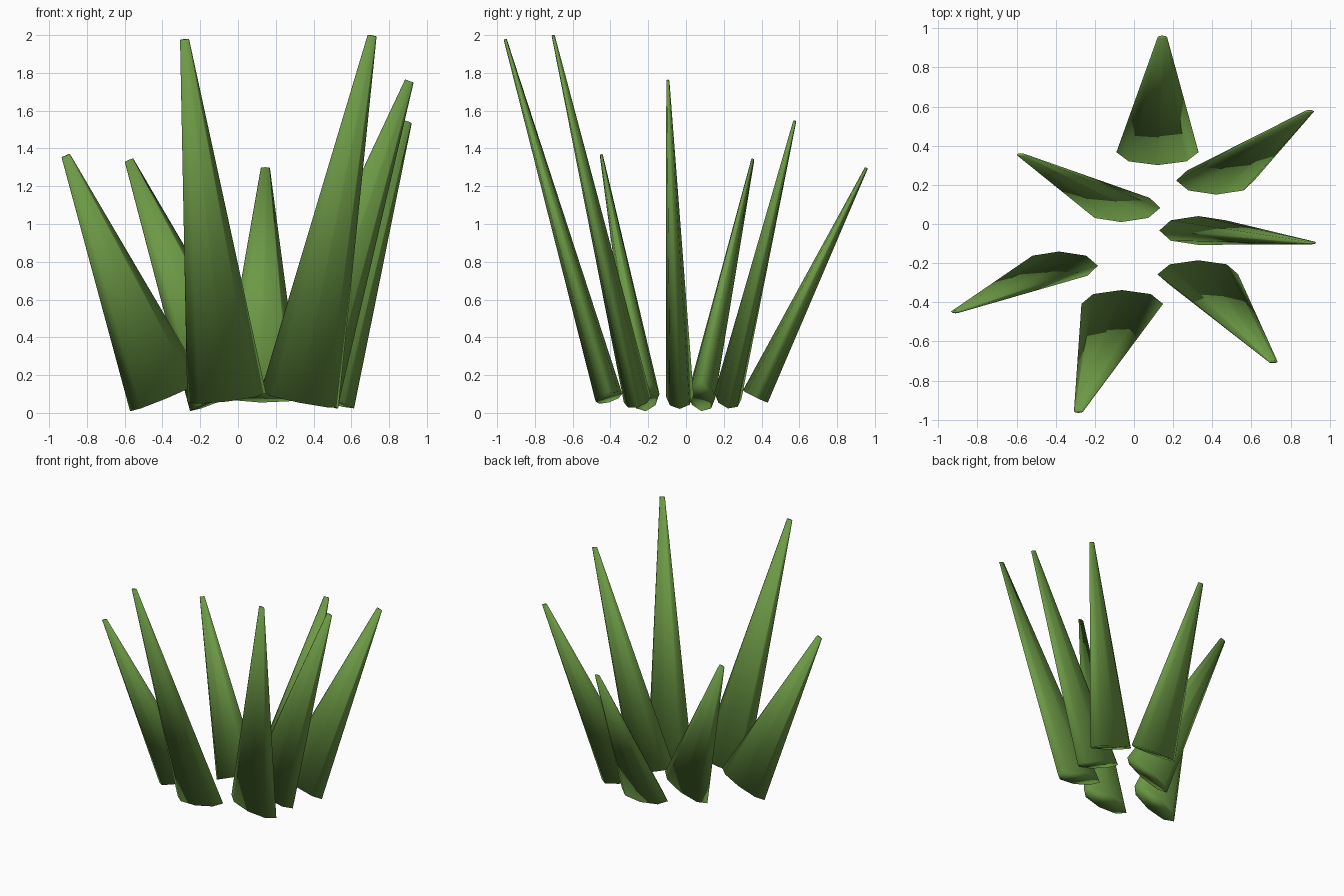
import bpy, math
from mathutils import Vector, Matrix

if "Cube" in bpy.data.objects:
    bpy.data.objects.remove(bpy.data.objects["Cube"])

green = bpy.data.materials.new("leaf green")
green.diffuse_color = (0.15, 0.32, 0.06, 1)
green.use_nodes = True
green.node_tree.nodes["Principled BSDF"].inputs["Base Color"].default_value = green.diffuse_color

BASE_R, TIP_R, FLAT = 0.21, 0.024, 0.35

# base centre and tip centre of each grass blade
blades = {
    "back":        ((0.12, 0.367, 0.087), (0.145, 0.955, 1.297)),
    "back_right":  ((0.415, 0.222, 0.09), (0.897, 0.575, 1.542)),
    "right":       ((0.328, -0.033, 0.09), (0.907, -0.096, 1.757)),
    "front_right": ((0.326, -0.257, 0.07), (0.71, -0.703, 1.997)),
    "front":       ((-0.06, -0.408, 0.08), (-0.283, -0.957, 1.977)),
    "left":        ((-0.378, -0.213, 0.09), (-0.912, -0.448, 1.362)),
    "back_left":   ((-0.06, 0.082, 0.09), (-0.577, 0.353, 1.338)),
}


def blade(name, base, tip):
    """Flattened eight-sided spike, its wide axis kept in the x-z plane."""
    base, tip = Vector(base), Vector(tip)
    axis = tip - base
    length = axis.length
    d = axis.normalized()
    wide = Vector((d.z, 0, -d.x)).normalized()
    thick = d.cross(wide)
    verts, n = [], 8
    for centre, r in ((base, BASE_R), (base + d * length, TIP_R)):
        for i in range(n):
            a = 2 * math.pi * i / n
            verts.append(centre + wide * r * math.cos(a) + thick * r * FLAT * math.sin(a))
    faces = [(i, (i + 1) % n, n + (i + 1) % n, n + i) for i in range(n)]
    faces += [tuple(reversed(range(n))), tuple(range(n, 2 * n))]
    me = bpy.data.meshes.new(name)
    me.from_pydata(verts, [], faces)
    me.shade_smooth()  # fully smooth, caps included
    me.materials.append(green)
    bpy.context.collection.objects.link(bpy.data.objects.new(name, me))


for part, (b, t) in blades.items():
    blade(part + "_grass_blade", b, t)
